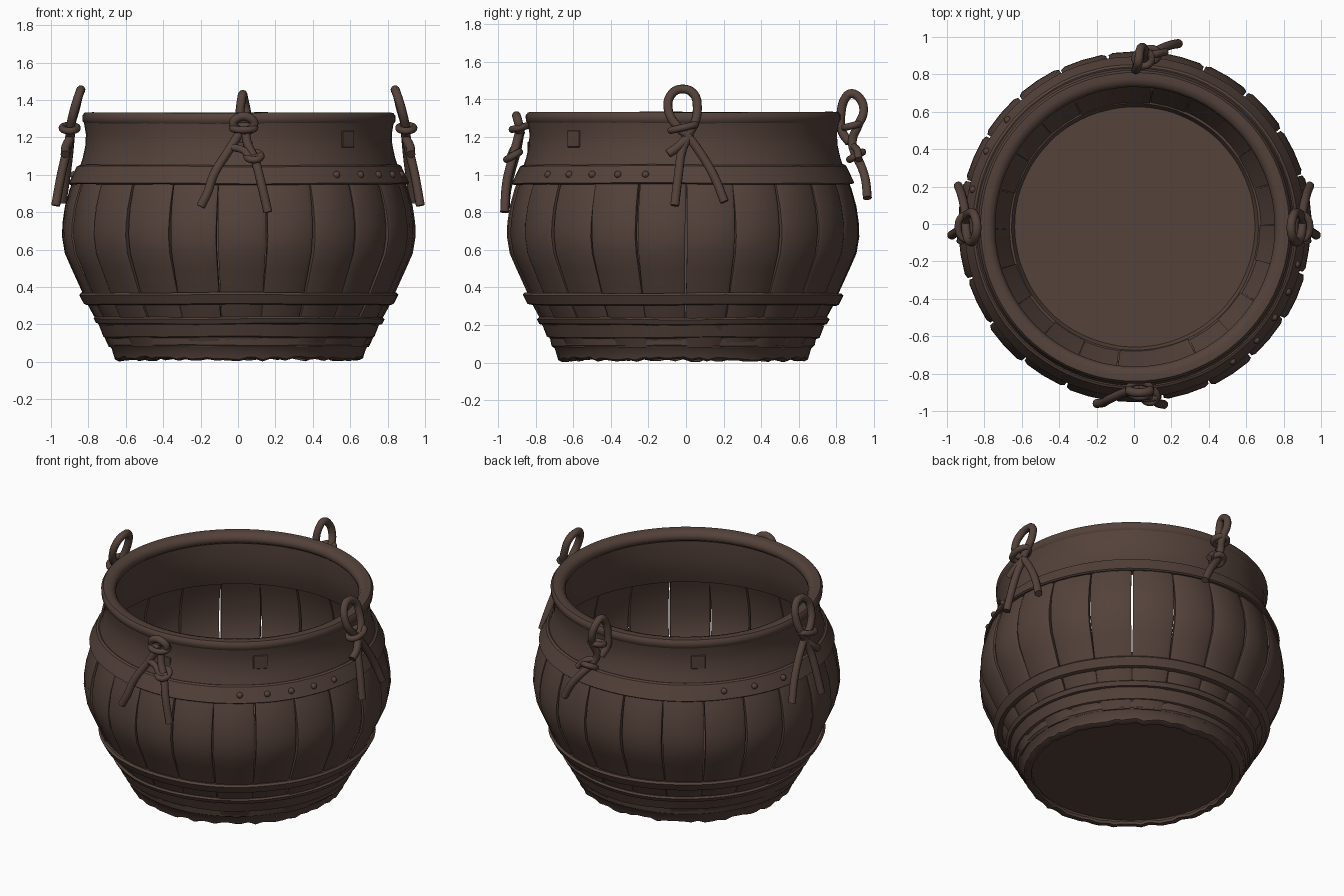
import bpy, bmesh, math, random
from mathutils import Vector, Matrix

random.seed(4)
if "Cube" in bpy.data.objects:
    bpy.data.objects.remove(bpy.data.objects["Cube"])

CX, CY = 0.005, -0.015          # barrel axis
SEG = 96
STAVES = 22

wood = bpy.data.materials.new("dark_brown_wood")
wood.use_nodes = True
COLOR = (0.089, 0.054, 0.043, 1)
wood.diffuse_color = COLOR
wood.node_tree.nodes["Principled BSDF"].inputs["Base Color"].default_value = COLOR


def finish(name, bm, angle=35):
    bmesh.ops.recalc_face_normals(bm, faces=bm.faces)
    mesh = bpy.data.meshes.new(name)
    bm.to_mesh(mesh)
    bm.free()
    mesh.materials.append(wood)
    ob = bpy.data.objects.new(name, mesh)
    bpy.context.collection.objects.link(ob)
    smooth(ob, angle)
    return ob


def smooth(ob, angle):
    bpy.ops.object.select_all(action='DESELECT')
    ob.select_set(True)
    bpy.context.view_layer.objects.active = ob
    bpy.ops.object.shade_smooth_by_angle(angle=math.radians(angle))


def polar(r, a, z):
    return Vector((CX + r * math.cos(a), CY + r * math.sin(a), z))


def lathe(name, profile, rough=0.0, ragged=0.0, angle=35):
    """Closed ring from an (r, z) outline; ragged roughens its lowest edge."""
    bm = bmesh.new()
    low = min(z for r, z in profile)
    phase = random.uniform(0, 6)
    rings = []
    for i in range(SEG):
        a = math.tau * i / SEG
        dz = rough * (math.sin(3 * a + phase) + 0.6 * math.sin(7 * a + phase))
        drop = random.uniform(-ragged, ragged)
        dr = random.uniform(-rough, rough) * 0.6
        rings.append([bm.verts.new(polar(r + dr, a, z + dz + (drop if z < low + 0.02 else 0)))
                      for r, z in profile])
    n = len(profile)
    for i in range(SEG):
        p, q = rings[i], rings[(i + 1) % SEG]
        for j in range(n):
            k = (j + 1) % n
            bm.faces.new((p[j], q[j], q[k], p[k]))
    return finish(name, bm, angle)


# Curved outline of the staves, from foot to shoulder
BELLY = [(0.69, 0.08), (0.745, 0.20), (0.80, 0.30), (0.84, 0.39), (0.89, 0.50), (0.925, 0.58),
         (0.94, 0.67), (0.938, 0.74), (0.925, 0.83), (0.90, 0.92), (0.86, 1.03)]


def stave(index):
    bm = bmesh.new()
    pitch = math.tau / STAVES
    mid = -math.pi / 2 + math.radians(1) + index * pitch
    shift = random.uniform(-0.005, 0.007)
    gap = [random.uniform(0.003, 0.007) for _ in range(2)]
    lean = random.uniform(-0.01, 0.01)
    rows = []
    for r, z in BELLY:
        open_up = max(0, 1 - abs(z - 0.66) / 0.36)      # gaps widest at the belly
        a0 = mid - pitch / 2 + 0.002 + gap[0] * open_up
        a1 = mid + pitch / 2 - 0.002 - gap[1] * open_up
        row = []
        for depth, order in ((0, (0, 1, 2, 3, 4)), (0.045, (4, 3, 2, 1, 0))):
            for t in order:
                a = a0 + (a1 - a0) * (0, 0.09, 0.5, 0.91, 1)[t]
                edge = 0.009 if t in (0, 4) and depth == 0 else 0
                row.append(bm.verts.new(polar(r + shift - depth - edge, a + lean * (z - 0.6), z)))
        rows.append(row)
    n = len(rows[0])
    for p, q in zip(rows, rows[1:]):
        for j in range(n):
            k = (j + 1) % n
            bm.faces.new((p[j], p[k], q[k], q[j]))
    bm.faces.new(rows[0])
    bm.faces.new(rows[-1])
    finish("stave_%02d" % (index + 1), bm, 50)


for s in range(STAVES):
    stave(s)

# Neck, rolled rim and hoops
lathe("neck", [(0.855, 1.03), (0.835, 1.09), (0.82, 1.16), (0.818, 1.22), (0.828, 1.28),
               (0.77, 1.28), (0.77, 1.16), (0.79, 1.05), (0.82, 0.96)], 0.001)
lathe("rim", [(0.815, 1.262), (0.836, 1.285), (0.838, 1.315), (0.825, 1.332), (0.79, 1.333),
              (0.762, 1.325), (0.747, 1.30), (0.75, 1.275), (0.77, 1.26)], 0.001, angle=50)
lathe("upper_hoop", [(0.902, 0.948), (0.911, 0.955), (0.868, 1.045), (0.855, 1.052),
                     (0.83, 1.045), (0.86, 0.948)], 0.002)
lathe("lower_hoop", [(0.815, 0.305), (0.828, 0.31), (0.853, 0.358), (0.842, 0.37),
                     (0.80, 0.365), (0.77, 0.305)], 0.002)
lathe("foot_hoop", [(0.745, 0.20), (0.765, 0.205), (0.778, 0.23), (0.768, 0.24),
                    (0.73, 0.235), (0.71, 0.20)], 0.002)
lathe("foot_band", [(0.70, 0.125), (0.725, 0.135), (0.75, 0.20), (0.715, 0.20), (0.67, 0.125)], 0.002)
lathe("foot_ring", [(0.645, 0.012), (0.665, 0.022), (0.682, 0.075), (0.70, 0.09), (0.708, 0.13),
                    (0.66, 0.13), (0.635, 0.08), (0.615, 0.03), (0.62, 0.014)], 0.0015, 0.01)


def box(name, size, matrix, bevel=0.0):
    bm = bmesh.new()
    bmesh.ops.create_cube(bm, size=1, matrix=Matrix.Diagonal((*size, 1)))
    if bevel:
        bmesh.ops.bevel(bm, geom=bm.edges[:], offset=bevel, segments=1, affect='EDGES')
    bm.transform(matrix)
    return finish(name, bm)


# Round floor with a thin split line
bm = bmesh.new()
bmesh.ops.create_cone(bm, cap_ends=True, segments=64, radius1=0.635, radius2=0.645, depth=0.05,
                      matrix=Matrix.Translation((CX, CY, 0.07)))
finish("floor", bm)
box("floor_split", (0.007, 0.56, 0.004),
    Matrix.Translation((0, 0.27, 0.096)) @ Matrix.Rotation(math.radians(16), 4, 'Z'))

# Rivets on the upper hoop
for n, deg in enumerate((-54, -43, -33, -23, -13, 140, 153, 167, 185)):
    bm = bmesh.new()
    bmesh.ops.create_icosphere(bm, subdivisions=2, radius=0.02)
    bm.transform(Matrix.Translation(polar(0.888, math.radians(deg), 1.0)))
    finish("rivet_%d" % (n + 1), bm, 60)

# Thin patches on the neck
for n, (deg, z) in enumerate(((-45, 1.19), (-88, 1.13), (130, 1.18))):
    turn = math.radians(deg)
    box("neck_patch_%d" % (n + 1), (0.009, 0.09, 0.09),
        Matrix.Translation(polar(0.823, turn, z)) @ Matrix.Rotation(turn, 4, 'Z'), 0.003)


def rope(name, points, radius=0.024, cyclic=False, mirror=False):
    for side in ((1, -1) if mirror else (1,)):
        curve = bpy.data.curves.new(name, 'CURVE')
        curve.dimensions = '3D'
        curve.bevel_depth = radius
        curve.bevel_resolution = 3
        curve.resolution_u = 6
        curve.use_fill_caps = True
        sp = curve.splines.new('BEZIER')
        sp.bezier_points.add(len(points) - 1)
        for bp, (x, y, z) in zip(sp.bezier_points, points):
            bp.co = (side * x, y, z)
            bp.handle_left_type = bp.handle_right_type = 'AUTO'
        sp.use_cyclic_u = cyclic
        curve.materials.append(wood)
        label = name if not mirror else ("left_" if side > 0 else "right_") + name
        ob = bpy.data.objects.new(label, curve)
        bpy.context.collection.objects.link(ob)
        bpy.ops.object.select_all(action='DESELECT')
        ob.select_set(True)
        bpy.context.view_layer.objects.active = ob
        bpy.ops.object.convert(target='MESH')
        smooth(bpy.context.view_layer.objects.active, 60)


def wrap(name, center, rx, ry, tilt=0.0, mirror=False):
    x, y, z = center
    rope(name, [(x + rx * math.cos(t), y + ry * math.sin(t), z + tilt * math.sin(t))
                for t in (math.tau * i / 8 for i in range(8))], 0.019, True, mirror)


# Side handles: upright loop, knot and two tails
rope("side_handle_loop", [(0.90, 0.02, 1.20), (0.895, -0.05, 1.26), (0.875, -0.095, 1.35),
                          (0.85, -0.075, 1.43), (0.84, -0.02, 1.455), (0.85, 0.04, 1.43),
                          (0.87, 0.06, 1.35), (0.895, 0.04, 1.26), (0.90, 0.0, 1.20)], mirror=True)
rope("side_handle_long_tail", [(0.895, 0.02, 1.22), (0.915, -0.02, 1.13),
                               (0.945, -0.04, 1.0), (0.975, -0.06, 0.835)], mirror=True)
rope("side_handle_spread_tail", [(0.895, 0.0, 1.22), (0.905, 0.08, 1.11),
                                 (0.92, 0.15, 0.99), (0.94, 0.205, 0.855)], mirror=True)
rope("side_handle_stub", [(0.90, 0.0, 1.19), (0.92, -0.04, 1.15), (0.925, -0.095, 1.11)], mirror=True)
wrap("side_handle_wrap", (0.90, -0.015, 1.25), 0.04, 0.065, 0.015, True)

# Front handle: folded loop at the rim, knot and two tails
rope("front_handle_loop", [(0.03, -0.88, 1.22), (-0.025, -0.89, 1.27), (0.0, -0.90, 1.305),
                           (0.06, -0.90, 1.305), (0.085, -0.89, 1.27), (0.03, -0.89, 1.22)])
wrap("front_handle_wrap", (0.03, -0.885, 1.25), 0.06, 0.04, 0.01)
rope("front_handle_left_tail", [(0.04, -0.88, 1.25), (0.05, -0.90, 1.17), (0.09, -0.925, 1.08),
                                (0.125, -0.955, 0.95), (0.16, -0.965, 0.80)])
rope("front_handle_right_tail", [(0.02, -0.88, 1.24), (-0.05, -0.90, 1.13), (-0.13, -0.935, 1.0),
                                 (-0.165, -0.955, 0.90), (-0.20, -0.96, 0.83)])
rope("front_handle_cross", [(-0.04, -0.90, 1.15), (0.03, -0.92, 1.13), (0.07, -0.935, 1.09),
                            (0.125, -0.925, 1.10)], 0.02)
wrap("front_handle_knot", (0.085, -0.92, 1.10), 0.038, 0.035, 0.02)

# Back handle: loop turned edge-on to the rim, knot and a short tail
rope("back_handle_loop", [(0.03, 0.87, 1.17), (0.01, 0.83, 1.23), (0.01, 0.825, 1.33),
                          (0.02, 0.85, 1.41), (0.025, 0.875, 1.43), (0.03, 0.92, 1.41),
                          (0.045, 0.945, 1.34), (0.06, 0.915, 1.26), (0.05, 0.885, 1.18),
                          (0.08, 0.90, 1.11), (0.13, 0.93, 1.05), (0.19, 0.955, 0.97),
                          (0.24, 0.965, 0.875)])
wrap("back_handle_wrap", (0.05, 0.885, 1.26), 0.045, 0.04, 0.01)
wrap("back_handle_knot", (0.09, 0.905, 1.10), 0.04, 0.035, 0.02)
rope("back_handle_stub", [(0.06, 0.89, 1.15), (0.12, 0.91, 1.13), (0.17, 0.92, 1.08)], 0.02)
